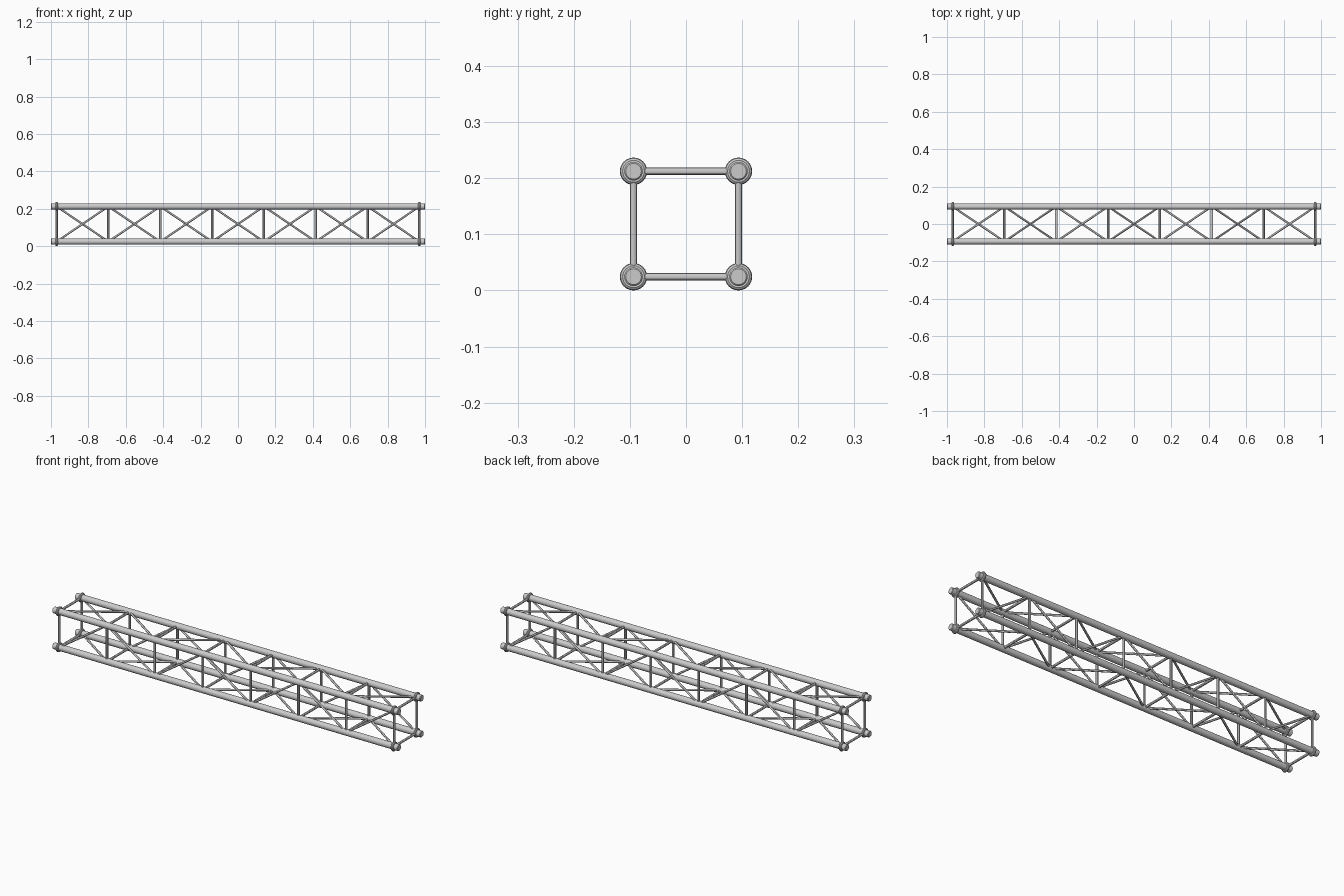
import bpy
from mathutils import Vector

if "Cube" in bpy.data.objects:
    bpy.data.objects.remove(bpy.data.objects["Cube"])

Y = 0.0935                 # chord offset from the centre
Z0, Z1 = 0.0245, 0.2125    # lower and upper chord heights
BAYS = 7
XE = 0.97                  # first and last node
nodes = [-XE + 2 * XE * i / BAYS for i in range(BAYS + 1)]


def smooth(obj):
    bpy.ops.object.shade_smooth_by_angle()
    return obj


def rod(name, a, b, r, sides=12):
    a, b = Vector(a), Vector(b)
    d = b - a
    bpy.ops.mesh.primitive_cylinder_add(vertices=sides, radius=r, depth=d.length,
                                        location=(a + b) / 2)
    o = bpy.context.object
    o.name = name
    o.rotation_euler = d.to_track_quat('Z', 'Y').to_euler()
    return smooth(o)


# main chords with chamfered ends and end collars
for y in (-Y, Y):
    for z in (Z0, Z1):
        chord = rod("chord", (-1, y, z), (1, y, z), 0.0165, 24)
        bev = chord.modifiers.new("end_chamfer", 'BEVEL')
        bev.width = 0.0025
        bev.segments = 1
        for x in (-XE, XE):
            bpy.ops.mesh.primitive_torus_add(major_radius=0.0172, minor_radius=0.0072,
                                             major_segments=24, minor_segments=10,
                                             location=(x, y, z),
                                             rotation=(0, 1.5707963, 0))
            bpy.context.object.name = "end_collar"
            smooth(bpy.context.object)

# square frames at every node
for x in nodes:
    for y in (-Y, Y):
        rod("upright", (x, y, Z0), (x, y, Z1), 0.0063)
    for z in (Z0, Z1):
        rod("cross_bar", (x, -Y, z), (x, Y, z), 0.0063)

# zigzag diagonals, opposite faces mirrored
for i in range(BAYS):
    xa, xb = nodes[i], nodes[i + 1]
    s = 1 if i % 2 == 0 else -1
    lo, hi = (Z0, Z1) if s > 0 else (Z1, Z0)
    rod("front_diagonal", (xa, -Y, lo), (xb, -Y, hi), 0.0055)
    rod("back_diagonal", (xa, Y, hi), (xb, Y, lo), 0.0055)
    rod("top_diagonal", (xa, -Y * s, Z1), (xb, Y * s, Z1), 0.0055)
    rod("bottom_diagonal", (xa, Y * s, Z0), (xb, -Y * s, Z0), 0.0055)
